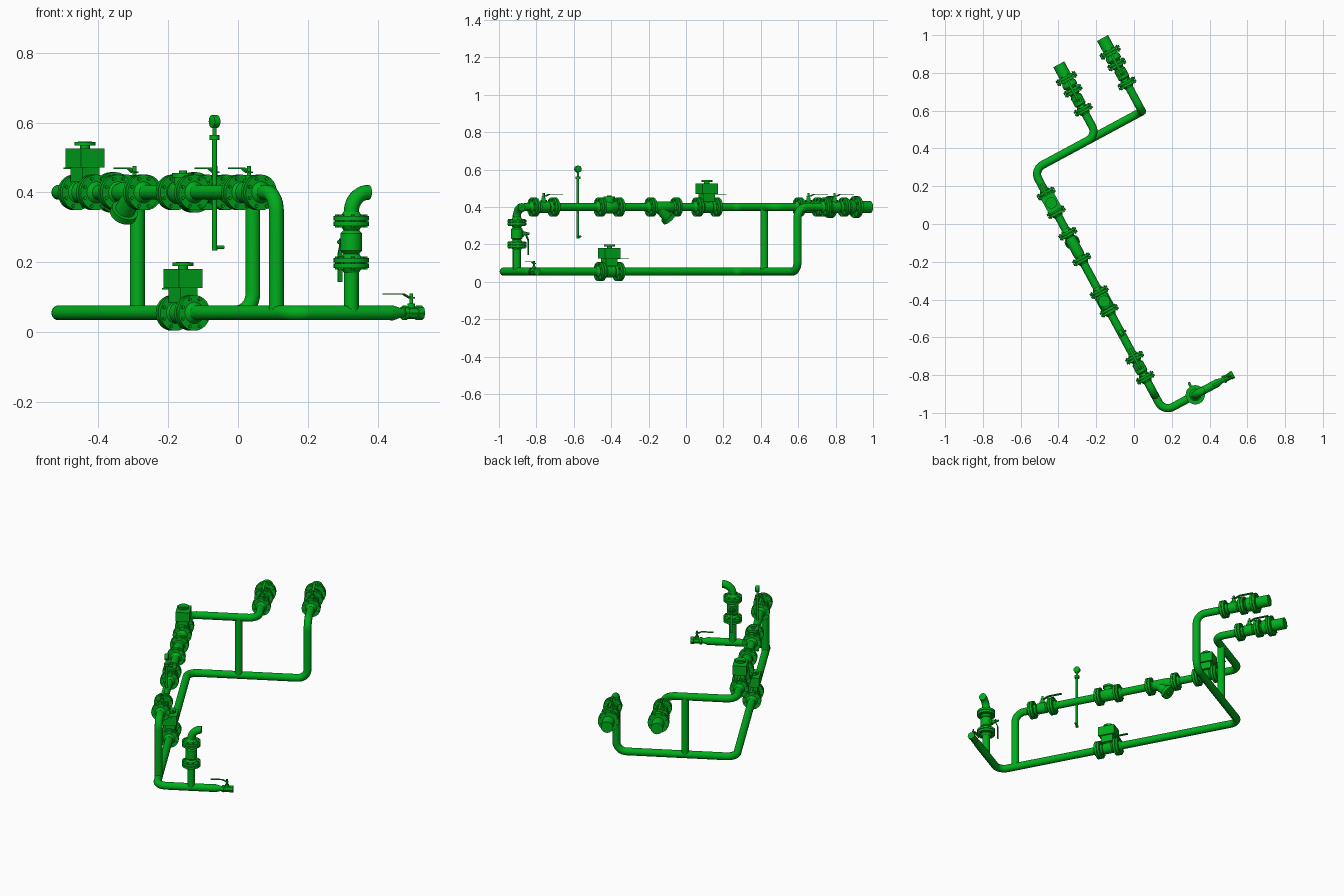
import bpy, bmesh, math
from mathutils import Matrix, Vector

if "Cube" in bpy.data.objects:
    bpy.data.objects.remove(bpy.data.objects["Cube"])

# The layout is drawn on local axes (a across, b along, z up), then turned on z
TURN = Matrix.Rotation(math.radians(28.3), 4, 'Z')
A, B, Z = Vector((1, 0, 0)), Vector((0, 1, 0)), Vector((0, 0, 1))
R, LOW, HIGH = 0.0215, 0.055, 0.40       # pipe radius, two pipe levels
MAIN, ARM, BACK = -0.333, -0.95, 0.505   # main run a, front arm b, back arm b

green = bpy.data.materials.new("green_paint")
green.diffuse_color = (0.0, 0.42, 0.012, 1)
green.use_nodes = True
green.node_tree.nodes["Principled BSDF"].inputs["Base Color"].default_value = green.diffuse_color


def finish(name, me):
    for p in me.polygons:
        p.use_smooth = True
    me.set_sharp_from_angle(angle=math.radians(35))
    me.materials.clear()
    me.materials.append(green)
    ob = bpy.data.objects.new(name, me)
    bpy.context.collection.objects.link(ob)
    return ob


def frame(p, along, up):
    """Local x = up, y = side, z = along the pipe."""
    side = along.cross(up)
    m = Matrix((up, side, along)).transposed().to_4x4()
    return TURN @ Matrix.Translation(Vector(p)) @ m


def add_lathe(bm, m, prof, n=28):
    """Closed solid of revolution about local z from (t, r) pairs."""
    rings = [[bm.verts.new(m @ Vector((r * math.cos(2 * math.pi * i / n),
                                       r * math.sin(2 * math.pi * i / n), t)))
              for i in range(n)] for t, r in prof]
    for p, q in zip(rings, rings[1:]):
        for i in range(n):
            j = (i + 1) % n
            bm.faces.new((p[i], p[j], q[j], q[i]))
    bm.faces.new(rings[0][::-1])
    bm.faces.new(rings[-1])


def add_plate(bm, m, pts, w):
    """Polygon in (up, along), extruded to width w sideways."""
    s = [[bm.verts.new(m @ Vector((u, y, t))) for u, t in pts] for y in (-w / 2, w / 2)]
    bm.faces.new(s[0])
    bm.faces.new(s[1][::-1])
    for i in range(len(pts)):
        j = (i + 1) % len(pts)
        bm.faces.new((s[0][i], s[1][i], s[1][j], s[0][j]))


def done(name, bm):
    bmesh.ops.recalc_face_normals(bm, faces=bm.faces)
    me = bpy.data.meshes.new(name)
    bm.to_mesh(me)
    bm.free()
    return finish(name, me)


def pipe(name, pts, r=R, bend=0.055):
    """Round pipe along a polyline with elbows at the corners."""
    pts = [Vector(p) for p in pts]
    path = [pts[0]]
    for p, c, q in zip(pts, pts[1:], pts[2:]):
        d, e = (p - c).normalized(), (q - c).normalized()
        o = c + (d + e) * bend
        for k in range(11):
            t = k / 10 * math.pi / 2
            path.append(o - e * bend * math.cos(t) - d * bend * math.sin(t))
    path.append(pts[-1])
    cu = bpy.data.curves.new(name, 'CURVE')
    cu.dimensions = '3D'
    cu.bevel_depth, cu.bevel_resolution, cu.use_fill_caps = r, 5, True
    sp = cu.splines.new('POLY')
    sp.points.add(len(path) - 1)
    for s, p in zip(sp.points, path):
        s.co = (*(TURN @ p), 1)
    ob = bpy.data.objects.new(name, cu)
    bpy.context.collection.objects.link(ob)
    me = bpy.data.meshes.new_from_object(ob.evaluated_get(bpy.context.evaluated_depsgraph_get()))
    bpy.data.objects.remove(ob)
    return finish(name, me)


def add_flanges(bm, m, t, r=0.051):
    """Bolted pair of flanges with short weld necks, centred at t."""
    for s in (-1, 1):
        add_lathe(bm, m, [(t + s * d, q) for d, q in
                          ((.0015, .036), (.0015, r), (.014, r), (.014, .031), (.028, R))])
    add_lathe(bm, m, [(t - .002, .036), (t + .002, .036)])
    for i in range(8):
        g = 2 * math.pi * (i + .5) / 8
        off = Matrix.Translation((math.cos(g) * (r - .009), math.sin(g) * (r - .009), t))
        add_lathe(bm, m @ off, [(-.019, .005), (.019, .005)], 6)


def turned_up(m, u=0, t=0):
    """Frame whose local z is the component's up direction."""
    return m @ Matrix.Translation((u, 0, t)) @ Matrix.Rotation(math.pi / 2, 4, 'Y')


def ball_valve(name, m, h=0.058, actuator=False):
    bm = bmesh.new()
    for s in (-1, 1):
        add_flanges(bm, m, s * h)
    add_lathe(bm, m, [(-h, R), (-.033, .023), (-.025, .031), (.025, .031), (.033, .023), (h, R)])
    add_lathe(bm, turned_up(m), [(0, .018), (.037, .018), (.037, .011), (.05, .011), (.05, .006), (.075, .006)], 16)
    # lever
    add_plate(bm, m, [(.056, -.01), (.056, .012), (.067, .036), (.067, .115),
                      (.071, .115), (.071, .034), (.06, .009), (.06, -.01)], .014)
    if actuator:
        # mounting plate, motor box, hand knob
        add_plate(bm, m, [(.03, -.036), (.072, -.036), (.072, .036), (.03, .036)], .055)
        add_plate(bm, m, [(.071, -.048), (.126, -.048), (.126, .048), (.071, .048)], .076)
        add_lathe(bm, turned_up(m), [(.125, .014), (.134, .014), (.134, .03), (.144, .03), (.144, .02), (.146, .02)])
    return done(name, bm)


# Pipe runs: low loop, high loop, crossover and front riser
pipe("low_pipe_run", [(-.01, ARM, LOW), (MAIN, ARM, LOW), (MAIN, BACK, LOW),
                      (.32, BACK, LOW), (.32, BACK, HIGH), (.32, .80, HIGH)])
pipe("high_pipe_run", [(.05, .79, HIGH), (.05, BACK, HIGH), (MAIN, BACK, HIGH),
                       (MAIN, -.85, HIGH), (MAIN, -.85, LOW)])
pipe("crossover_pipe", [(-.055, BACK, LOW), (-.055, BACK, HIGH)])
pipe("front_riser", [(-.143, ARM, LOW), (-.143, ARM, HIGH), (-.087, ARM, HIGH)])

# Lever valves
ball_valve("main_lever_valve", frame((MAIN, -.685, HIGH), B, Z), .06)
ball_valve("riser_lever_valve", frame((-.143, ARM, .258), -Z, B), .06)

# Motorised valves
ball_valve("low_motor_valve", frame((MAIN, -.286, LOW), B, Z), .056, True)
ball_valve("high_motor_valve", frame((MAIN, .306, HIGH), B, Z), .056, True)

# Two outlets: lever valve, expanding joint with large flange, wide stub
for name, a, shift in (("left", .05, -.013), ("right", .32, 0)):
    ball_valve(name + "_outlet_valve", frame((a, .73 + shift, HIGH), B, Z), .057)
    m = frame((a, .86 + shift, HIGH), B, Z)
    bm = bmesh.new()
    add_lathe(bm, m, [(-.073, .026), (-.058, .028), (-.045, .04), (-.028, .04), (-.014, .033), (.086, .033)])
    add_flanges(bm, m, 0, .058)
    done(name + "_outlet_stub", bm)

# Check valve with bolted cap
m = frame((MAIN, -.286, HIGH), B, Z)
bm = bmesh.new()
for s in (-1, 1):
    add_flanges(bm, m, s * .056)
add_lathe(bm, m, [(-.056, R), (-.03, .034), (.03, .034), (.056, R)])
add_lathe(bm, turned_up(m), [(0, .026), (.043, .026), (.043, .031), (.056, .031), (.056, .012), (.062, .012)])
done("check_valve", bm)

# Y strainer with slanted basket leg
m = frame((MAIN, .043, HIGH), B, Z)
bm = bmesh.new()
for s in (-1, 1):
    add_flanges(bm, m, s * .077)
add_lathe(bm, m, [(-.077, R), (-.045, .03), (.03, .03), (.077, R)])
leg = m @ Matrix.Translation((0, 0, -.03)) @ Matrix.Rotation(math.radians(-45), 4, 'Y')
add_lathe(bm, leg, [(0, .027), (.072, .029), (.072, .039), (.092, .039), (.092, .012), (.1, .012)])
done("strainer", bm)

# Pressure gauge on a thin standpipe with a drain cock below
m = frame((MAIN, -.477, 0), Z, A)
bm = bmesh.new()
add_lathe(bm, m, [(.233, .008), (.24, .008), (.24, .007), (.55, .007), (.55, .014),
                  (.564, .014), (.564, .006), (.6, .006)], 16)
add_lathe(bm, frame((MAIN, -.477, .243), A, Z), [(0, .005), (.03, .005)], 12)
add_lathe(bm, frame((MAIN, -.477, .603), A, Z), [(-.011, .015), (-.009, .018), (.009, .018), (.011, .015)])
done("pressure_gauge", bm)

# Drain valve on the end of the front arm
m = frame((.052, ARM, LOW), -A, Z)
bm = bmesh.new()
add_lathe(bm, m, [(.068, R), (.06, R), (.036, .014), (.024, .014)])
add_lathe(bm, m, [(-.034, .021), (-.016, .021), (-.014, .018), (.014, .018), (.016, .021), (.028, .021), (.028, .012)], 8)
add_lathe(bm, turned_up(m), [(0, .011), (.027, .011), (.027, .005), (.056, .005)], 14)
add_plate(bm, m, [(.041, -.008), (.041, .006), (.052, .026), (.052, .09), (.055, .09),
                  (.055, .024), (.045, .003), (.045, -.008)], .012)
done("drain_valve", bm)
